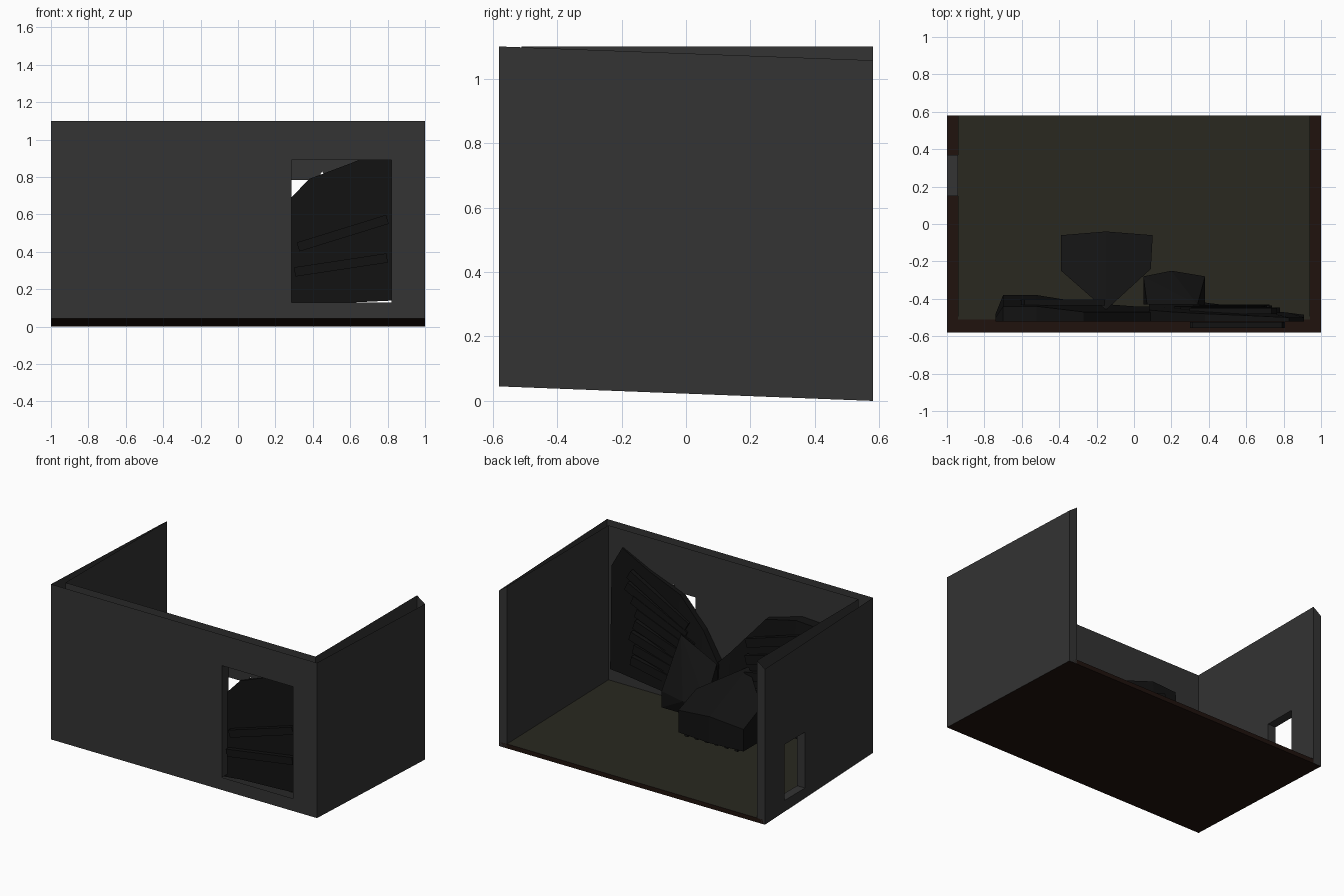
import bpy, bmesh, math, random
from mathutils import Vector, Matrix

if "Cube" in bpy.data.objects:
    bpy.data.objects.remove(bpy.data.objects["Cube"])

random.seed(4)


def mat(name, r, g, b):
    m = bpy.data.materials.new(name)
    m.diffuse_color = (r, g, b, 1)
    m.use_nodes = True
    m.node_tree.nodes["Principled BSDF"].inputs["Base Color"].default_value = m.diffuse_color
    return m


WALL = mat("plaster", .033, .033, .033)
FLOOR = mat("olive_floor", .022, .021, .014)
BASE = mat("brown_base", .014, .006, .004)
DARK = mat("dark_rubble", .006, .006, .006)


def finish(name, bm, m):
    bmesh.ops.recalc_face_normals(bm, faces=bm.faces)
    me = bpy.data.meshes.new(name)
    bm.to_mesh(me)
    bm.free()
    me.materials.append(m)
    ob = bpy.data.objects.new(name, me)
    bpy.context.collection.objects.link(ob)
    return ob


def quads(name, faces, m):
    bm = bmesh.new()
    for f in faces:
        bm.faces.new([bm.verts.new(p) for p in f])
    return finish(name, bm, m)


def sheet(name, loops, place, m=WALL):
    """Flat sheet from an outline loop plus hole loops."""
    bm = bmesh.new()
    edges = []
    for lp in loops:
        vs = [bm.verts.new(place(*p)) for p in lp]
        edges += [bm.edges.new((vs[i - 1], vs[i])) for i in range(len(vs))]
    bmesh.ops.triangle_fill(bm, use_beauty=True, edges=edges)
    return finish(name, bm, m)


def rect(a0, a1, b0, b1):
    return [(a0, b0), (a1, b0), (a1, b1), (a0, b1)]


# Front wall: outer skin with doorway, inner skin with a broken opening
Y0, Y1, YI, XI = -.58, .58, -.51, .94
sheet("front_wall_outer", [rect(-1, 1, .045, 1.1), rect(.285, .82, .13, .89)],
      lambda x, z: (x, Y0, z))
gap = [(.285, .13), (.38, .13), (.38, .205), (.56, .205), (.56, .13), (.82, .13),
       (.82, .785), (.48, .785), (.45, .83), (.42, .785), (.285, .785)]
sheet("front_wall_inner", [rect(-XI, XI, .05, 1.1), gap], lambda x, z: (x, YI, z))
quads("door_jambs", [[(x, Y0, .13), (x, YI, .13), (x, YI, .89), (x, Y0, .89)]
                     for x in (.285, .82)], WALL)

# Side walls: sloped outer skin, level inner skin, back cap; window on the left
outer = [(Y0, .045), (Y1, 0), (Y1, 1.057), (Y0, 1.1)]
inner = [(YI, .05), (Y1, .03), (Y1, 1.1), (YI, 1.1)]
window = rect(.15, .37, .085, .465)
for side, s in (("left", -1), ("right", 1)):
    holes = [window] if s < 0 else []
    sheet(side + "_wall_outer", [outer] + holes, lambda y, z: (s, y, z))
    sheet(side + "_wall_inner", [inner] + holes, lambda y, z: (s * XI, y, z))
    quads(side + "_wall_cap", [[(s, Y1, 0), (s * XI, Y1, 0), (s * XI, Y1, 1.1),
                                (s, Y1, 1.057)]], WALL)
quads("window_reveal", [[(-1, *window[i - 1]), (-1, *window[i]),
                         (-XI, *window[i]), (-XI, *window[i - 1])] for i in range(4)], WALL)

# Floor and tilted base
quads("floor", [[(-XI, YI, .05), (XI, YI, .05), (XI, Y1, .03), (-XI, Y1, .03)]], FLOOR)
quads("base", [[(-1, Y0, .045), (1, Y0, .045), (1, Y1, 0), (-1, Y1, 0)],
               [(-1, Y1, 0), (1, Y1, 0), (1, Y1, .03), (-1, Y1, .03)]], BASE)


def drift(name, stations, yf=-.52):
    """Rubble bank lofted along x from (x, z low, z high, y back low, y back high)."""
    bm = bmesh.new()
    rings = [[bm.verts.new(p) for p in ((x, yf, zl), (x, bl, zl), (x, bh, zh), (x, yf, zh))]
             for x, zl, zh, bl, bh in stations]
    for a, b in zip(rings, rings[1:]):
        for i in range(4):
            bm.faces.new((a[i - 1], a[i], b[i], b[i - 1]))
    bm.faces.new(rings[0])
    bm.faces.new(rings[-1])
    return finish(name, bm, DARK)


def hull(name, pts):
    bm = bmesh.new()
    for p in pts:
        bm.verts.new(p)
    bmesh.ops.convex_hull(bm, input=bm.verts)
    return finish(name, bm, DARK)


# Rubble banks leaning on the front wall, valley in the middle
drift("right_bank", [(.08, .1, .4, -.40, -.46), (.2, .1, .6, -.41, -.47),
                     (.38, .12, .79, -.42, -.48), (.62, .13, .88, -.45, -.49),
                     (.83, .14, .98, -.475, -.5), (.91, .14, .84, -.485, -.5)])
drift("left_bank", [(-.74, .12, .8, -.48, -.5), (-.7, .1, .86, -.38, -.44),
                    (-.52, .1, .87, -.38, -.44), (-.27, .1, .8, -.42, -.47),
                    (0, .1, .5, -.44, -.47), (.1, .1, .4, -.44, -.47)])

# Collapsed block and step spilling into the room
fan = [(-.39, -.06, .24), (-.15, -.04, .27), (.1, -.06, .24),
       (.09, -.24, .32), (-.15, -.46, .45), (-.39, -.25, .32)]
hull("fallen_block", fan + [(x, y, .09) for x, y, z in fan])
hull("fallen_step", [(x, y, z) for x in (.05, .38) for y in (-.28, -.43) for z in (.1, .21)]
     + [(.07, -.43, .42), (.34, -.43, .55), (.2, -.25, .2)])
for i in range(6):
    x = -.34 + i * .075
    hull("block_peg", [(x + a, y, z) for a in (0, .025) for y in (-.12, -.07) for z in (.07, .1)])


# Loose planks slanting across the banks
def plank(name, c, size, ang):
    bm = bmesh.new()
    M = Matrix.Translation(c) @ Matrix.Rotation(ang, 4, 'Y') @ Matrix.Diagonal((*size, 1))
    bmesh.ops.create_cube(bm, size=1, matrix=M)
    return finish(name, bm, DARK)


for i in range(8):
    t = i / 7
    plank("right_plank", (.45 + .1 * random.random(), -.445 - .02 * t, .22 + .5 * t),
          (.5, .03, .06), -.2 - .3 * t)
for i in range(5):
    t = i / 4
    plank("left_plank", (-.38, -.42, .2 + .5 * t), (.45, .03, .06), .1 + .2 * t)
plank("door_board", (.55, -.54, .33), (.5, .03, .05), -.15)
plank("door_beam", (.56, -.54, .5), (.5, .03, .05), -.3)
